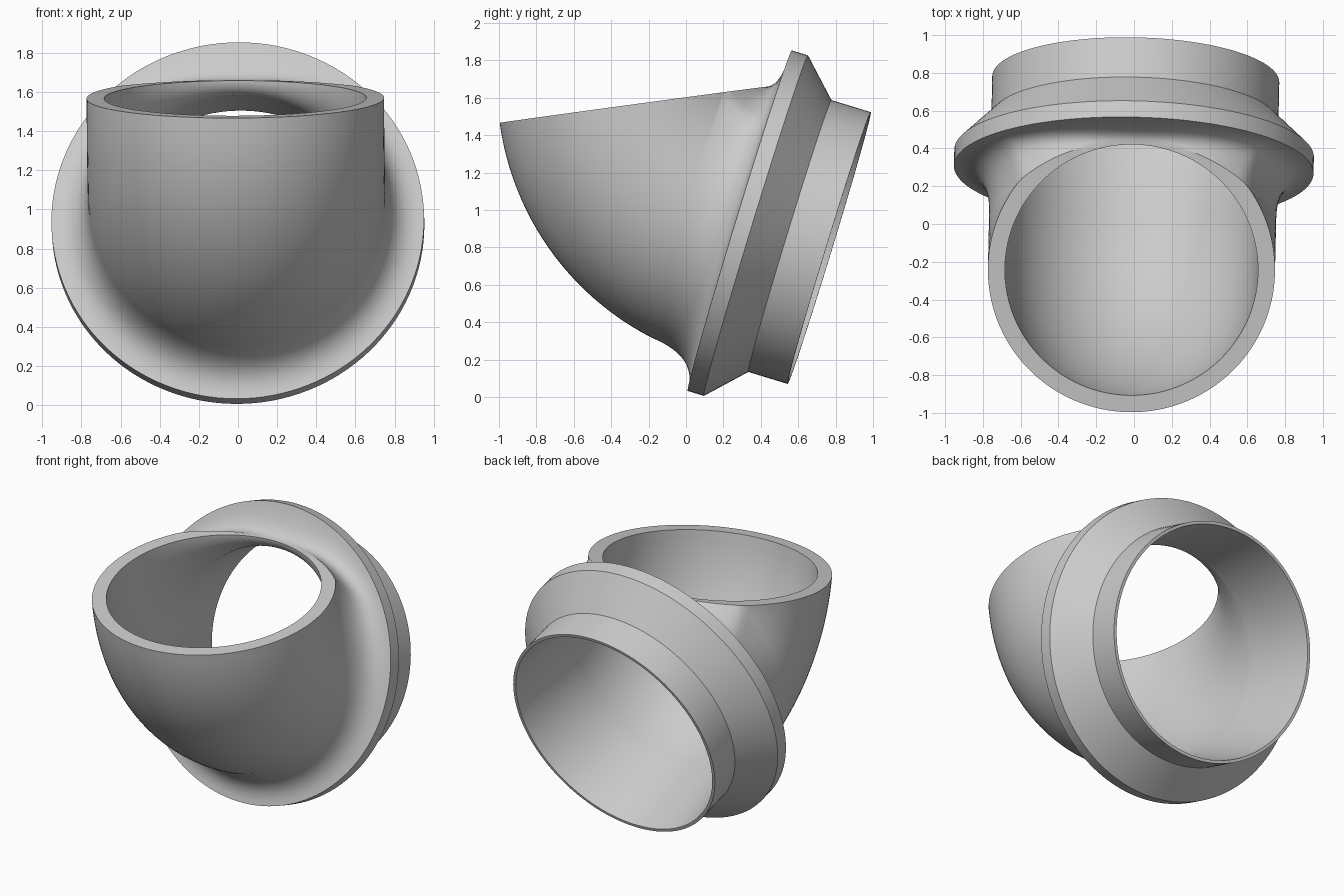
import bpy, bmesh
from math import sin, cos, pi, radians, asin
from mathutils import Vector, Matrix

if "Cube" in bpy.data.objects:
    bpy.data.objects.remove(bpy.data.objects["Cube"])

SIDES = 128
PIVOT = Vector((0, 0.51, 1.67))       # centre of the bend
BEND, TUBE, BORE, FLANGE = 0.76, 0.76, 0.67, 0.952
RIM_ANGLE, END_ANGLE = radians(187.7), radians(253)
SWEEP = END_ANGLE - RIM_ANGLE
AXIS = Vector((0, -sin(END_ANGLE), cos(END_ANGLE)))   # spigot direction
FILLET = 0.27


def section(angle, radius, phi):
    """Point on the tube's cross-section at a bend angle."""
    out = Vector((0, cos(angle), sin(angle)))
    return PIVOT + out * (BEND + radius * cos(phi)) + Vector((radius * sin(phi), 0, 0))


def straight(s, radius, phi):
    """Point on the straight part, s beyond the end of the bend."""
    return section(END_ANGLE, radius, phi) + AXIS * s


def column(phi):
    """Closed wall profile: rim, elbow, fillet, flange, spigot, bore."""
    reach = FILLET / max(TUBE * (1 + cos(phi)), 0.001)
    beta = asin(min(reach, sin(SWEEP)))
    # where the fillet runs up to the rim, it narrows the rim face
    narrow = max(0, -cos(phi) - 0.62) / 0.38
    radius = TUBE - 0.07 * narrow
    pts = [section(RIM_ANGLE + (SWEEP - beta) * i / 24, radius, phi) for i in range(25)]
    start, corner, edge = pts[-1], straight(0, TUBE, phi), straight(0, FLANGE, phi)
    for i in range(1, 13):
        t = i / 12
        pts.append(start * (1 - t) ** 2 + corner * 2 * t * (1 - t) + edge * t * t)
    for s, r in ((0.09, FLANGE), (0.28, TUBE), (0.5, TUBE), (0.5, 0.74)):
        pts.append(straight(s, r, phi))
    for i in range(25):
        pts.append(section(END_ANGLE - SWEEP * i / 24, BORE, phi))
    return pts


# Pipe elbow with flange and spigot
bm = bmesh.new()
cols = [[bm.verts.new(p) for p in column(2 * pi * k / SIDES)] for k in range(SIDES)]
count = len(cols[0])
for k in range(SIDES):
    a, b = cols[k], cols[(k + 1) % SIDES]
    for i in range(count):
        j = (i + 1) % count
        bm.faces.new((a[i], a[j], b[j], b[i]))
bmesh.ops.remove_doubles(bm, verts=bm.verts, dist=0.0005)
bmesh.ops.recalc_face_normals(bm, faces=bm.faces)
bm.transform(Matrix.Translation((-0.008, 0, 0)) @ Matrix.Rotation(radians(-1.3), 4, "Z"))
mesh = bpy.data.meshes.new("pipe_elbow")
bm.to_mesh(mesh)
bm.free()
elbow = bpy.data.objects.new("pipe_elbow", mesh)
bpy.context.collection.objects.link(elbow)

# Plain grey
grey = bpy.data.materials.new("light_grey")
grey.use_nodes = True
colour = (0.6, 0.6, 0.6, 1)
grey.diffuse_color = colour
grey.node_tree.nodes["Principled BSDF"].inputs["Base Color"].default_value = colour
mesh.materials.append(grey)

bpy.ops.object.select_all(action="DESELECT")
elbow.select_set(True)
bpy.context.view_layer.objects.active = elbow
bpy.ops.object.shade_smooth_by_angle(angle=radians(25))
